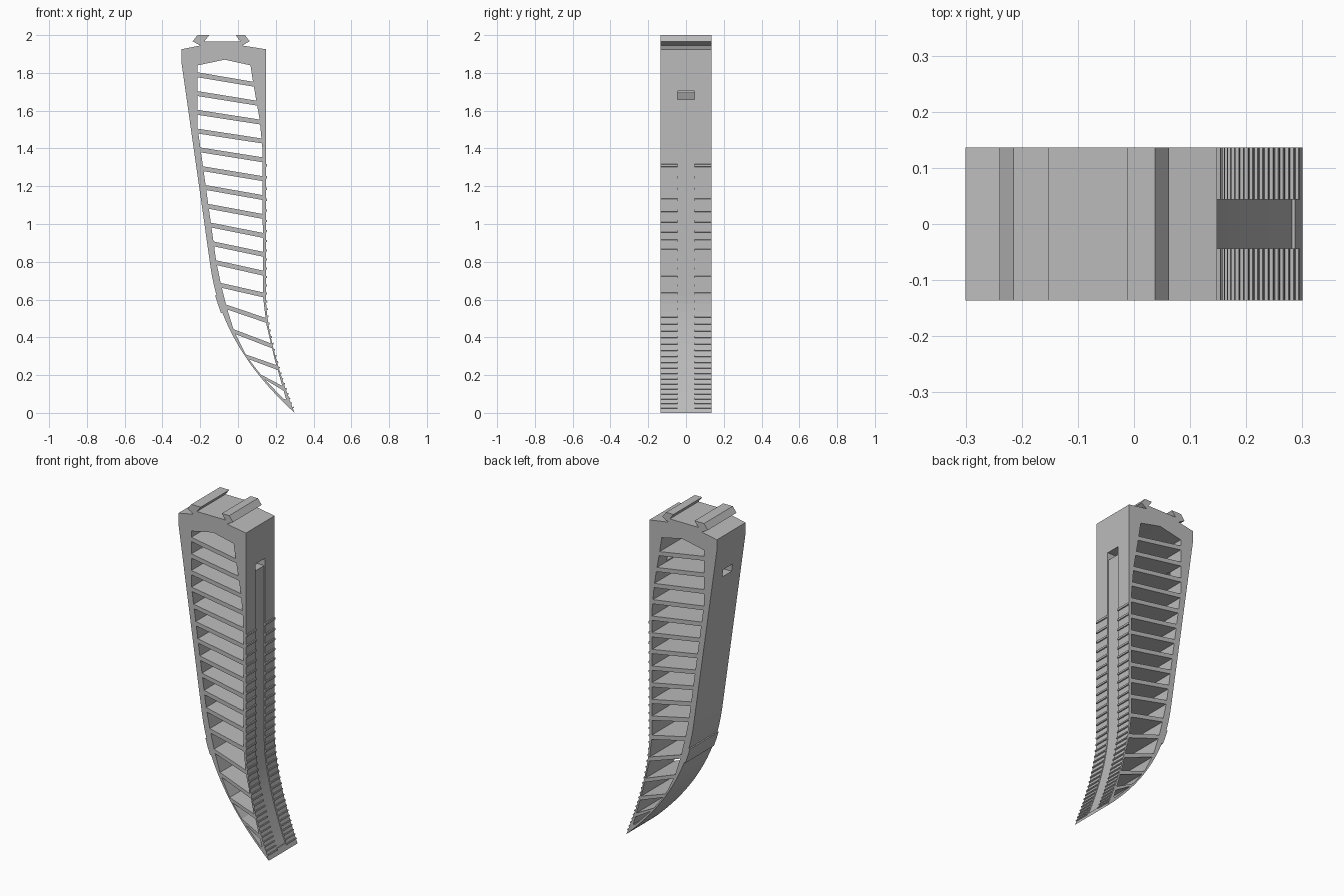
import bpy
import bmesh
import math
from mathutils import Vector
from mathutils.geometry import interpolate_bezier

cube = bpy.data.objects.get("Cube")
if cube:
    bpy.data.objects.remove(cube)

HALF = 0.136      # half the depth of the finger
STRIP = 0.044     # half the width of the central channel

grey = bpy.data.materials.new("light grey plastic")
grey.use_nodes = True
grey.diffuse_color = (0.5, 0.5, 0.5, 1)
grey.node_tree.nodes["Principled BSDF"].inputs["Base Color"].default_value = (0.5, 0.5, 0.5, 1)


def prism(bm, loops, y0, y1):
    """Fill an (x, z) outline, with optional holes, and extrude it along y."""
    edges = []
    for loop in loops:
        verts = [bm.verts.new((x, y0, z)) for x, z in loop]
        edges += [bm.edges.new((a, b)) for a, b in zip(verts, verts[1:] + verts[:1])]
    fill = bmesh.ops.triangle_fill(bm, use_beauty=True, use_dissolve=False, edges=edges)
    faces = [f for f in fill["geom"] if isinstance(f, bmesh.types.BMFace)]
    ext = bmesh.ops.extrude_face_region(bm, geom=faces, use_keep_orig=True)
    moved = [v for v in ext["geom"] if isinstance(v, bmesh.types.BMVert)]
    bmesh.ops.translate(bm, verts=moved, vec=(0, y1 - y0, 0))


def finish(bm, name):
    bmesh.ops.recalc_face_normals(bm, faces=bm.faces[:])
    mesh = bpy.data.meshes.new(name)
    bm.to_mesh(mesh)
    bm.free()
    mesh.materials.append(grey)
    ob = bpy.data.objects.new(name, mesh)
    bpy.context.collection.objects.link(ob)
    return ob


def curve(a, b, c, d, n):
    pts = interpolate_bezier(*[Vector((p[0], p[1], 0)) for p in (a, b, c, d)], n)
    return [(p.x, p.y) for p in pts]


def x_at(profile, z):
    """Horizontal position on a profile that runs from top to bottom."""
    for (xa, za), (xb, zb) in zip(profile, profile[1:]):
        if z >= zb:
            return xa + (xb - xa) * (za - z) / (za - zb)
    return profile[-1][0]


def side(profile, top, bottom):
    mid = [p for p in profile if bottom + 0.004 < p[1] < top - 0.004]
    return [(x_at(profile, top), top)] + mid + [(x_at(profile, bottom), bottom)]


# Outer outline: bowed back, gripping side and the two dovetail hooks on top
back = [(-0.30, 1.86)] + curve((-0.145, 0.77), (-0.10, 0.45), (0.08, 0.20), (0.30, 0), 20)
grip = [(0.148, 1.925)] + curve((0.148, 0.62), (0.148, 0.42), (0.235, 0.16), (0.30, 0), 16)
hooks = [(0.022, 1.945), (0.062, 1.967), (0.037, 2.0), (-0.012, 2.0), (0.012, 1.967),
         (-0.178, 1.967), (-0.152, 2.0), (-0.215, 2.0), (-0.24, 1.967), (-0.20, 1.945)]
outline = back + grip[:0:-1] + grip[:1] + hooks + [(-0.30, 1.925)]

# Inner wall profiles and the rib heights at each wall
inner_back = [(-0.214, 1.84), (-0.214, 1.51), (-0.115, 0.80), (-0.09, 0.68), (-0.06, 0.56),
              (-0.02, 0.43), (0.045, 0.30), (0.13, 0.19), (0.24, 0.075)]
inner_grip = [(0.066, 1.84), (0.08, 1.75), (0.115, 1.55), (0.13, 1.39), (0.132, 0.62),
              (0.15, 0.47), (0.195, 0.28), (0.255, 0.07)]
ribs = [(1.79 - 0.0995 * i, 1.74 - 0.1 * i) for i in range(11)]
ribs += [(0.675, 0.625), (0.56, 0.49), (0.43, 0.355), (0.297, 0.24), (0.19, 0.13)]

# One open cell between each pair of neighbouring ribs
T = 0.013
tops = [(1.84, 1.84)] + [(a - T, b - T) for a, b in ribs]
bottoms = [(a + T, b + T) for a, b in ribs] + [(0.075, 0.07)]
cells = []
for (lt, rt), (lb, rb) in zip(tops, bottoms):
    cells.append(side(inner_back, lt, lb) + side(inner_grip, rt, rb)[::-1])
cells[0].append((-0.07, 1.87))

bm = bmesh.new()
prism(bm, [outline] + cells, -HALF, HALF)
body = finish(bm, "ribbed_finger_body")


def cut(name, loop):
    """Cut a central slot of channel width out of the body."""
    cutter_bm = bmesh.new()
    prism(cutter_bm, [loop], -STRIP, STRIP)
    cutter = finish(cutter_bm, name)
    cutter.hide_render = True
    mod = body.modifiers.new(name, "BOOLEAN")
    mod.operation = "DIFFERENCE"
    mod.solver = "EXACT"
    mod.object = cutter
    bpy.context.view_layer.objects.active = body
    bpy.ops.object.modifier_apply(modifier=name)
    bpy.data.objects.remove(cutter)


# Slots through both walls, and the shallow channel below the grip slot
for name, x0, x1 in (("back_slot", -0.4, -0.21), ("grip_slot", 0.09, 0.3)):
    cut(name, [(x0, 1.66), (x1, 1.66), (x1, 1.705), (x0, 1.705)])
lane = [(0.148, 1.68)] + grip[1:-1]
cut("channel", [(x - 0.005, z) for x, z in lane] + [(x + 0.05, z) for x, z in lane[::-1]])

# Grip ridges: two rows that get closer together towards the tip
bm = bmesh.new()
z = 1.31
while z > 0.02:
    x = x_at(grip, z)
    along = Vector((x_at(grip, z - 0.01) - x_at(grip, z + 0.01), -0.02)).normalized()
    out = Vector((-along.y, along.x))
    w = 0.0045 + 0.003 * z
    c = Vector((x, z))
    loop = [c - along * w - out * 0.004, c + along * w - out * 0.004,
            c + along * w * 0.7 + out * 0.006, c - along * w * 0.7 + out * 0.006]
    loop = [(min(p.x, 0.3), p.y) for p in loop]
    for y0, y1 in ((-HALF, -STRIP), (STRIP, HALF)):
        prism(bm, [loop], y0, y1)
    z -= 0.022 + 0.031 * z
finish(bm, "grip_ridges")

# Thin raised band across the back
bm = bmesh.new()
band = [p for p in back if 0.49 < p[1] < 0.63]
prism(bm, [[(x - 0.007, z - 0.002) for x, z in band] + [(x + 0.01, z) for x, z in band[::-1]]],
      -HALF, HALF)
finish(bm, "back_band")
